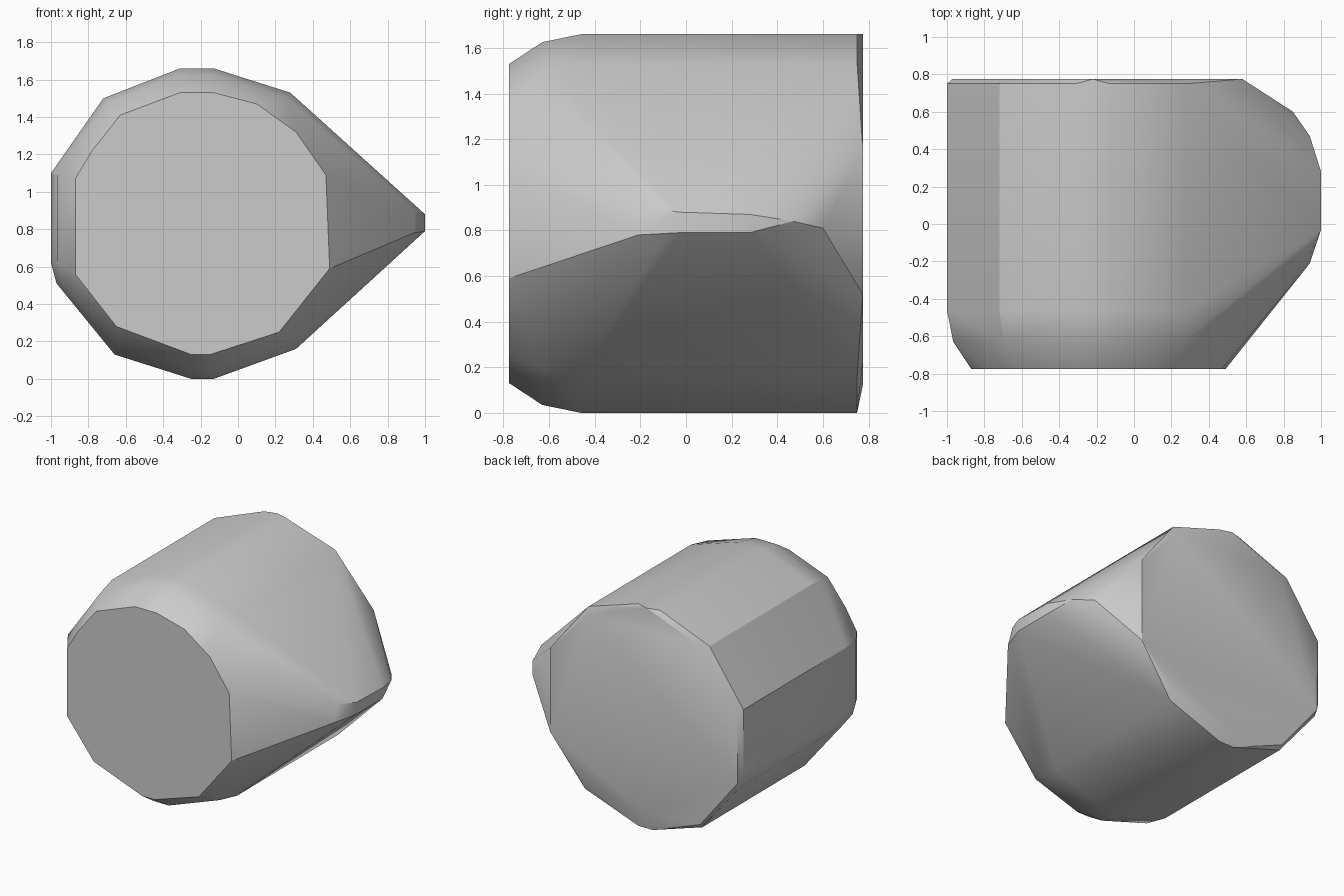
import bpy
import bmesh
import math

# Remove the default cube only
default_cube = bpy.data.objects.get("Cube")
if default_cube:
    bpy.data.objects.remove(default_cube, do_unlink=True)


def make_material(name, colour):
    material = bpy.data.materials.new(name)
    material.use_nodes = True
    material.diffuse_color = colour
    shader = material.node_tree.nodes["Principled BSDF"]
    shader.inputs["Base Color"].default_value = colour
    return material


def at_depth(outline, y):
    """Place an (x, z) outline at one depth."""
    return [(x, y, z) for x, z in outline]


def shrink(outline, factor, centre_x=-.2, centre_z=.83):
    """Scale an (x, z) outline about the barrel axis."""
    return [(centre_x + (x - centre_x) * factor,
             centre_z + (z - centre_z) * factor) for x, z in outline]


def hull_object(name, points, material):
    """Wrap the points in a convex skin with flat faces merged."""
    bm = bmesh.new()
    for point in points:
        bm.verts.new(point)
    bmesh.ops.convex_hull(bm, input=list(bm.verts))
    loose = [vert for vert in bm.verts if not vert.link_faces]
    bmesh.ops.delete(bm, geom=loose, context='VERTS')
    bmesh.ops.dissolve_limit(bm, angle_limit=math.radians(1),
                             verts=list(bm.verts), edges=list(bm.edges))
    bmesh.ops.recalc_face_normals(bm, faces=list(bm.faces))
    mesh = bpy.data.meshes.new(name)
    bm.to_mesh(mesh)
    bm.free()
    mesh.materials.append(material)
    obj = bpy.data.objects.new(name, mesh)
    bpy.context.collection.objects.link(obj)
    return obj


# Flat front end
front_outline = [
    (-.87, 1.07), (-.78, 1.22), (-.63, 1.41), (-.31, 1.53), (-.13, 1.53),
    (.1, 1.47), (.31, 1.32), (.47, 1.09), (.49, .59), (.43, .53),
    (.22, .25), (-.15, .13), (-.25, .13), (-.65, .28), (-.87, .56)]

# Widest section of the barrel
barrel_outline = [
    (-1, 1.1), (-.72, 1.5), (-.31, 1.66), (-.13, 1.66), (.28, 1.53),
    (.31, .16), (-.13, 0), (-.25, 0), (-.66, .13), (-.97, .51), (-1, .62)]

# Flat back end
back_outline = [
    (-.97, 1.1), (-.63, 1.5), (-.22, 1.66), (.28, 1.47), (.58, 1.15),
    (.58, .52), (.31, .22), (-.2, .12), (-.66, .16), (-.97, .55)]

# Blunt ridge on the left side
ridge_points = [
    (.94, -.21, .78), (.94, -.16, .9), (.95, -.1, .75),
    (1, -.03, .79), (1, -.03, .88), (1, .28, .79), (1, .28, .87),
    (.94, .47, .84), (.85, .6, .81)]

body_points = (at_depth(front_outline, -.775)
               + at_depth(shrink(barrel_outline, .958), -.63)
               + at_depth(barrel_outline, -.46)
               + at_depth(barrel_outline, .75)
               + at_depth(back_outline, .775)
               + ridge_points)

grey = make_material("plain grey", (.6, .6, .6, 1))
shell = hull_object("outer_shell", body_points, grey)

# Soft shading with crisp rims
bpy.ops.object.select_all(action='DESELECT')
shell.select_set(True)
bpy.context.view_layer.objects.active = shell
bpy.ops.object.shade_smooth_by_angle(angle=math.radians(30))
